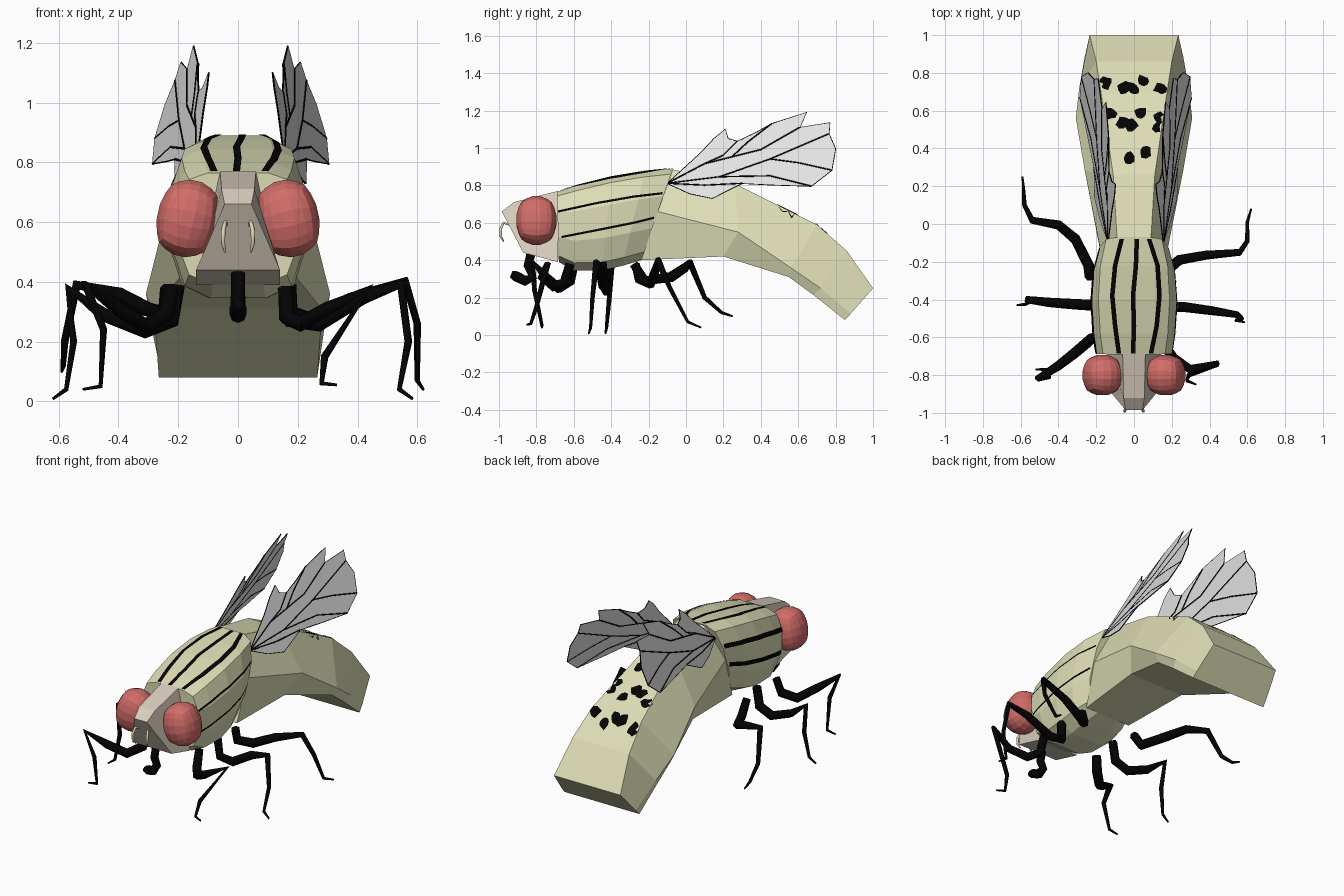
import bpy, bmesh, math, random
from mathutils import Vector, Matrix
from mathutils.bvhtree import BVHTree

if "Cube" in bpy.data.objects:
    bpy.data.objects.remove(bpy.data.objects["Cube"])

random.seed(4)


def material(name, rgb):
    m = bpy.data.materials.new(name)
    m.diffuse_color = (*rgb, 1)
    m.use_nodes = True
    m.node_tree.nodes["Principled BSDF"].inputs["Base Color"].default_value = m.diffuse_color
    return m


BODY = material("pale olive", (0.73, 0.73, 0.475))
HEAD = material("beige", (0.70, 0.62, 0.51))
EYE = material("red", (0.64, 0.15, 0.14))
BLACK = material("black", (0.001, 0.001, 0.001))
WING = material("light grey", (0.78, 0.78, 0.78))
CREAM = material("cream", (0.70, 0.68, 0.46))


def finish(name, bm, mat, normals=True):
    if normals:
        bmesh.ops.recalc_face_normals(bm, faces=bm.faces[:])
    me = bpy.data.meshes.new(name)
    bm.to_mesh(me)
    bm.free()
    me.materials.append(mat)
    ob = bpy.data.objects.new(name, me)
    bpy.context.collection.objects.link(ob)
    return ob


def loft(name, rings, mat):
    """Skin closed rings of equal length and cap both ends."""
    bm = bmesh.new()
    vs = [[bm.verts.new(p) for p in r] for r in rings]
    n = len(vs[0])
    for a, b in zip(vs, vs[1:]):
        for i in range(n):
            bm.faces.new((a[i], a[(i + 1) % n], b[(i + 1) % n], b[i]))
    bm.faces.new(vs[0])
    bm.faces.new(vs[-1])
    return finish(name, bm, mat)


def tube(name, pts, radii, mat, sides=1):
    """Tapered tube along a path."""
    cu = bpy.data.curves.new(name, 'CURVE')
    cu.dimensions = '3D'
    cu.bevel_depth = 1
    cu.bevel_resolution = sides
    cu.use_fill_caps = True
    sp = cu.splines.new('POLY')
    sp.points.add(len(pts) - 1)
    for p, co, r in zip(sp.points, pts, radii):
        p.co = (*co, 1)
        p.radius = r
    tmp = bpy.data.objects.new(name + "_path", cu)
    bpy.context.collection.objects.link(tmp)
    me = bpy.data.meshes.new_from_object(tmp.evaluated_get(bpy.context.evaluated_depsgraph_get()))
    bpy.data.objects.remove(tmp)
    me.materials.clear()
    me.materials.append(mat)
    ob = bpy.data.objects.new(name, me)
    bpy.context.collection.objects.link(ob)
    return ob


def tree_of(ob):
    return BVHTree.FromPolygons([v.co for v in ob.data.vertices],
                                [p.vertices[:] for p in ob.data.polygons])


def project(tree, origin, direction):
    hit, nor, _, _ = tree.ray_cast(Vector(origin), Vector(direction))
    return None if hit is None else hit - Vector(direction) * 0.004


def resample(path, n):
    out = []
    for i in range(n + 1):
        t = i / n * (len(path) - 1)
        k = min(int(t), len(path) - 2)
        out.append(Vector(path[k]).lerp(Vector(path[k + 1]), t - k))
    return out


def stripe(name, tree, path, direction, across, half):
    """Painted ribbon projected on to a body surface."""
    bm = bmesh.new()
    last = None
    for p in resample(path, 32):
        row = [project(tree, p + Vector(across) * half * s, direction) for s in (-1, 0, 1)]
        row = [bm.verts.new(c) for c in row] if all(c is not None for c in row) else None
        if row and last:
            for i in range(2):
                bm.faces.new((last[i], last[i + 1], row[i + 1], row[i]))
        last = row
    bm.normal_update()
    if sum(f.normal.dot(Vector(direction)) for f in bm.faces) > 0:
        bmesh.ops.reverse_faces(bm, faces=bm.faces[:])
    return finish(name, bm, BLACK, False)


# Thorax: rounded section lofted from neck to a slanted rear end
half = [(0.5, 1), (0.82, 0.94), (1, 0.7), (1, 0.35), (0.82, 0.09), (0.42, 0)]
section = half + [(-x, t) for x, t in reversed(half)]
stations = [(-0.69, 0.765, -0.68, 0.39, 0.20), (-0.58, 0.80, -0.60, 0.345, 0.218),
            (-0.40, 0.845, -0.45, 0.345, 0.23), (-0.22, 0.875, -0.34, 0.37, 0.218),
            (-0.07, 0.89, -0.24, 0.40, 0.18)]
thorax = loft("thorax", [[(x * w, yb + (yt - yb) * t, zb + (zt - zb) * t) for x, t in section]
                         for yt, zt, yb, zb, w in stations], BODY)

# Abdomen: six-sided sections (top, middle, bottom as y, z, half width)
segments = [((-0.07, 0.885, 0.09), (-0.15, 0.66, 0.175), (-0.24, 0.40, 0.16)),
            ((0.26, 0.81, 0.11), (0.28, 0.55, 0.26), (0.20, 0.42, 0.19)),
            ((0.70, 0.59, 0.175), (0.56, 0.36, 0.308), (0.55, 0.31, 0.28)),
            ((0.86, 0.45, 0.20), (0.72, 0.25, 0.29), (0.68, 0.215, 0.275)),
            ((1.0, 0.25, 0.235), (0.88, 0.113, 0.262), (0.85, 0.08, 0.265))]
abdomen = loft("abdomen", [[(w, y, z) for y, z, w in s] + [(-w, y, z) for y, z, w in reversed(s)]
                           for s in segments], BODY)

# Thorax stripes: three on the back, two on each flank
tt = tree_of(thorax)
for i, xs in enumerate([(-0.065, -0.10, -0.115, -0.10, -0.08), (0.015, 0.01, -0.005, 0, -0.005),
                        (0.08, 0.125, 0.135, 0.12, 0.09)]):
    path = [(x, y, 2) for x, y in zip(xs, (-0.08, -0.22, -0.38, -0.54, -0.685))]
    stripe(f"back_stripe_{i + 1}", tt, path, (0, 0, -1), (1, 0, 0), 0.012)
for s, side, wide in ((1, "right", 0.006), (-1, "left", 0.014)):
    for i, zs in enumerate([(0.66, 0.705, 0.74, 0.76), (0.52, 0.56, 0.60, 0.63)]):
        path = [(s * 2, y, z) for y, z in zip((-0.685, -0.48, -0.28, -0.11 - 0.05 * i), zs)]
        stripe(f"{side}_flank_stripe_{i + 1}", tt, path, (-s, 0, 0), (0, 0, 1), wide)

# Abdomen spots: ragged patches in three bands
at = tree_of(abdomen)
spots = [(-0.025, 0.355), (0.06, 0.385), (-0.125, 0.585), (-0.06, 0.54), (-0.015, 0.52),
         (0.035, 0.59), (0.135, 0.565), (0.13, 0.515), (-0.145, 0.75), (-0.05, 0.72),
         (-0.005, 0.715), (0.05, 0.755), (0.14, 0.72)]
bm = bmesh.new()
for x, y in spots:
    ring = []
    for k in range(9):
        a, r = k * math.tau / 9, random.uniform(0.024, 0.042)
        ring.append(project(at, (x + r * math.cos(a), y + r * math.sin(a), 2), (0, 0, -1)))
    centre = bm.verts.new(project(at, (x, y, 2), (0, 0, -1)))
    ring = [bm.verts.new(p) for p in ring]
    for k in range(9):
        bm.faces.new((centre, ring[k], ring[(k + 1) % 9]))
finish("abdomen_spots", bm, BLACK, False)

# Head: side profile with a width at each point
profile = [(-0.685, 0.77, 0.06), (-0.92, 0.71, 0.055), (-0.985, 0.66, 0.045),
           (-0.87, 0.44, 0.14), (-0.685, 0.39, 0.14)]
loft("head", [[(s * w, y, z) for y, z, w in profile] for s in (-1, 1)], HEAD)

# Eyes: coarse faceted balls; antennae: short hooked tubes
for s, side in ((1, "right"), (-1, "left")):
    bm = bmesh.new()
    bmesh.ops.create_cube(bm, size=2)
    bmesh.ops.subdivide_edges(bm, edges=bm.edges[:], cuts=4, use_grid_fill=True)
    for v in bm.verts:
        v.co = v.co.normalized() * 0.88 + v.co * 0.12
    bm.transform(Matrix.Translation((s * 0.168, -0.80, 0.612))
                 @ Matrix.Rotation(-s * 0.22, 4, 'Y') @ Matrix.Diagonal((0.105, 0.11, 0.133, 1)))
    finish(f"{side}_eye", bm, EYE)
    tube(f"{side}_antenna", [(s * 0.04, -0.945, 0.59), (s * 0.043, -0.975, 0.60),
                             (s * 0.05, -0.99, 0.57), (s * 0.05, -0.992, 0.53),
                             (s * 0.043, -0.975, 0.50)],
         [0.006, 0.007, 0.008, 0.007, 0.004], CREAM)

# Mouthpart
tube("mouthpart", [(0, -0.83, 0.43), (0, -0.845, 0.37), (0, -0.82, 0.31), (0, -0.86, 0.29),
                   (0, -0.91, 0.315), (0, -0.935, 0.325)],
     [0.024, 0.024, 0.025, 0.028, 0.028, 0.018], BLACK, 2)

# Legs: thick to the knee, then thin to the foot
legs = {
    "left_hind_leg": [(-0.235, -0.28, 0.38), (-0.24, -0.22, 0.29), (-0.31, -0.08, 0.31),
                      (-0.40, -0.005, 0.36), (-0.54, 0.02, 0.39), (-0.58, 0.10, 0.20), (-0.585, 0.19, 0.12), (-0.59, 0.25, 0.10)],
    "right_hind_leg": [(0.17, -0.27, 0.38), (0.17, -0.25, 0.30), (0.24, -0.19, 0.275),
                       (0.38, -0.165, 0.34), (0.56, -0.15, 0.40), (0.60, -0.09, 0.26), (0.60, 0.01, 0.07), (0.62, 0.08, 0.04)],
    "left_middle_leg": [(-0.20, -0.43, 0.39), (-0.22, -0.43, 0.27), (-0.31, -0.425, 0.235),
                        (-0.45, -0.415, 0.29), (-0.57, -0.40, 0.38), (-0.55, -0.41, 0.2), (-0.575, -0.425, 0.04), (-0.62, -0.43, 0.008)],
    "right_middle_leg": [(0.17, -0.45, 0.39), (0.18, -0.44, 0.27), (0.27, -0.44, 0.26),
                         (0.42, -0.46, 0.35), (0.545, -0.48, 0.39), (0.57, -0.50, 0.2), (0.54, -0.51, 0.04), (0.585, -0.52, 0.008)],
    "left_front_leg": [(-0.22, -0.60, 0.38), (-0.24, -0.62, 0.29), (-0.31, -0.68, 0.25),
                       (-0.40, -0.75, 0.31), (-0.51, -0.82, 0.39), (-0.45, -0.81, 0.24), (-0.46, -0.77, 0.05), (-0.52, -0.77, 0.04)],
    "right_front_leg": [(0.16, -0.62, 0.38), (0.165, -0.65, 0.28), (0.21, -0.71, 0.26),
                        (0.30, -0.77, 0.31), (0.44, -0.74, 0.38), (0.29, -0.80, 0.15), (0.28, -0.83, 0.06), (0.33, -0.85, 0.055)],
}
for name, pts in legs.items():
    tube(name, pts, [0.026, 0.029, 0.028, 0.025, 0.019, 0.013, 0.009, 0.005], BLACK)

# Wings: ragged outline (y, z) on a slanted plane, with raised veins and a dark rim
outline = [(-0.10, 0.81), (0.075, 0.97), (0.15, 1.05), (0.21, 1.10), (0.225, 1.05), (0.275, 1.035),
           (0.37, 1.08), (0.46, 1.13), (0.645, 1.19), (0.61, 1.11), (0.77, 1.135), (0.765, 1.075),
           (0.80, 0.995), (0.78, 0.88), (0.67, 0.795), (0.45, 0.802), (0.30, 0.81), (0.14, 0.73),
           (0.02, 0.755)]
veins = [[(-0.1, 0.81), (0.1, 0.915), (0.40, 0.99), (0.61, 1.11)],
         [(-0.1, 0.81), (0.18, 0.845), (0.45, 0.94), (0.765, 1.075)],
         [(-0.1, 0.81), (0.10, 0.80), (0.30, 0.81)],
         [(0.1, 0.915), (0.20, 0.96), (0.275, 1.035)],
         [(0.25, 0.955), (0.33, 1.03), (0.46, 1.13)],
         [(0.45, 0.94), (0.60, 0.92), (0.78, 0.88)],
         [(0.18, 0.845), (0.45, 0.85), (0.67, 0.795)]]
for s, side in ((1, "right"), (-1, "left")):
    def place(p):
        x = 0.445 + 0.186 * p[0] - 0.335 * p[1]
        return Vector((s * x + (0.018 if s < 0 else 0), p[0], p[1]))
    thick = Vector((s * 0.002, 0, 0))
    loft(f"{side}_wing", [[place(p) + thick * d for p in outline] for d in (-1, 1)], WING)
    for i, v in enumerate(veins):
        tube(f"{side}_wing_vein_{i + 1}", [place(p) for p in v], [0.005] * len(v), BLACK, 0)
    rim = [place(p) for p in outline + outline[:1]]
    tube(f"{side}_wing_rim", rim, [0.003] * len(rim), BLACK, 0)
